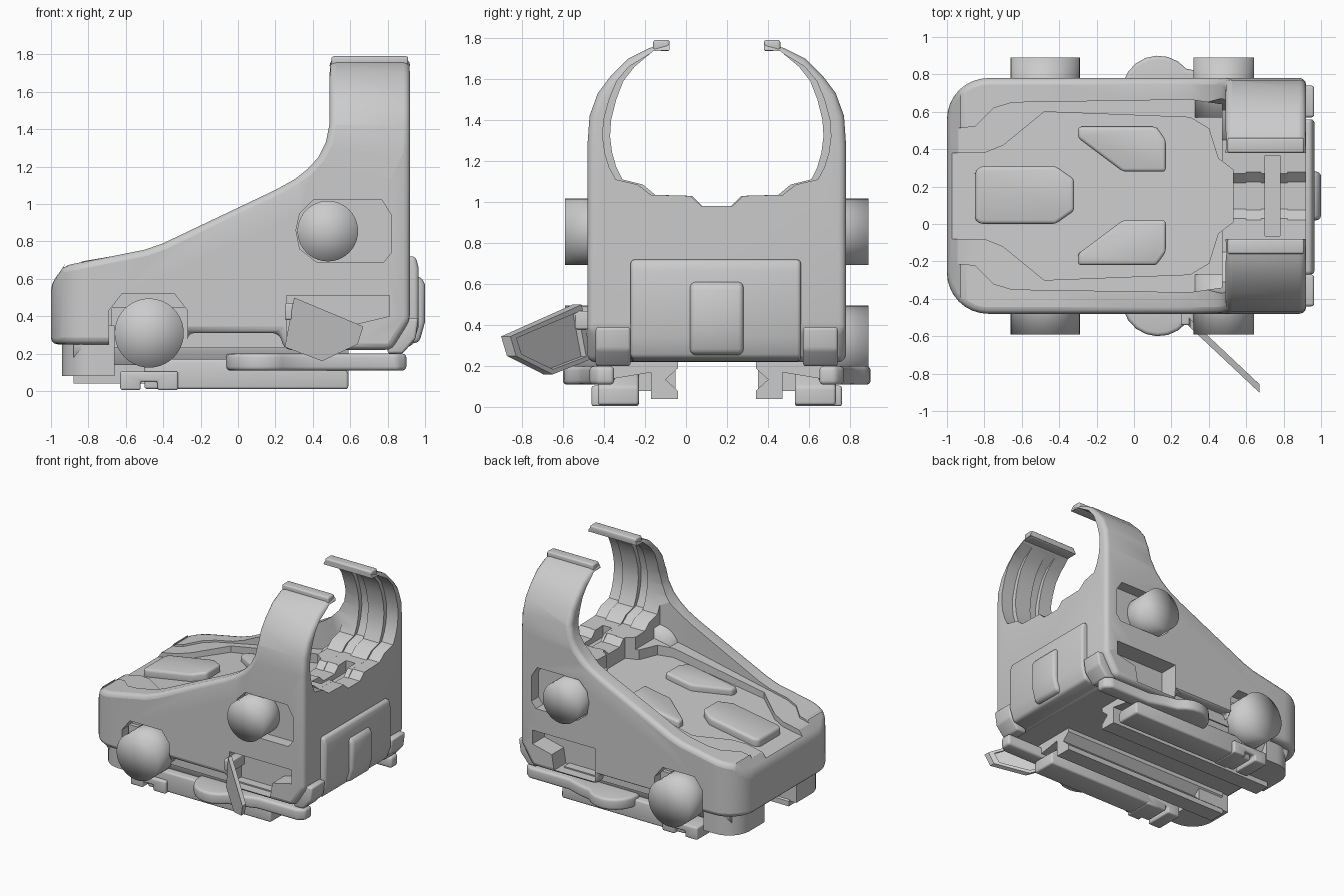
import bpy, bmesh, math
from mathutils import Vector

MID = 0.15  # y of the body's symmetry plane
scene = bpy.context.scene
if "Cube" in scene.objects:
    bpy.data.objects.remove(scene.objects["Cube"])

grey = bpy.data.materials.new("plain_grey")
grey.use_nodes = True
grey.diffuse_color = (0.6, 0.6, 0.6, 1)
grey.node_tree.nodes["Principled BSDF"].inputs["Base Color"].default_value = (0.6, 0.6, 0.6, 1)


def activate(ob):
    bpy.ops.object.select_all(action="DESELECT")
    ob.select_set(True)
    bpy.context.view_layer.objects.active = ob


def shade(ob, angle=35):
    activate(ob)
    bpy.ops.object.shade_smooth_by_angle(angle=math.radians(angle))


def apply(ob, mod):
    activate(ob)
    bpy.ops.object.modifier_apply(modifier=mod.name)


def bevel(ob, width, segments=3):
    mod = ob.modifiers.new("round", "BEVEL")
    mod.width, mod.segments = width, segments
    mod.limit_method, mod.angle_limit = "ANGLE", math.radians(32)
    mod.use_clamp_overlap = False
    apply(ob, mod)


def measure(ob):
    """Volume and upper corner of a mesh."""
    bm = bmesh.new()
    bm.from_mesh(ob.data)
    volume = bm.calc_volume()
    bm.free()
    return volume, max((v.co.z for v in ob.data.vertices), default=9)


def boolean(ob, cutter, operation="DIFFERENCE"):
    """Cut, trying the next solver whenever a result is not a sound subtraction."""
    volume, top = measure(ob)
    backup = ob.data.copy()
    for solver, own in (("EXACT", False), ("EXACT", True), ("MANIFOLD", False), ("FLOAT", False)):
        mod = ob.modifiers.new("cut", "BOOLEAN")
        mod.object, mod.operation, mod.solver, mod.use_self = cutter, operation, solver, own
        apply(ob, mod)
        new_volume, new_top = measure(ob)
        if volume * .3 < new_volume < volume * 1.001 and new_top < top + .001:
            break
        ob.data = backup.copy()
    bpy.data.objects.remove(cutter)


def prism(name, pts, axis, a, b, round_edges=0, slope=0):
    """Extrude a profile along an axis; slope lifts it with x."""
    place = {"x": lambda p, t: (t, p[0], p[1]),
             "y": lambda p, t: (p[0], t, p[1]),
             "z": lambda p, t: (p[0], p[1], t)}[axis]
    bm = bmesh.new()
    face = bm.faces.new([bm.verts.new(place(p, a)) for p in pts])
    new = bmesh.ops.extrude_face_region(bm, geom=[face])["geom"]
    step = Vector(place((0, 0), b - a))
    bmesh.ops.translate(bm, verts=[v for v in new if isinstance(v, bmesh.types.BMVert)], vec=step)
    for v in bm.verts:
        v.co.z += slope * (v.co.x + 1)
    bmesh.ops.recalc_face_normals(bm, faces=bm.faces)
    if bm.calc_volume(signed=True) < 0:
        bmesh.ops.reverse_faces(bm, faces=bm.faces)
    mesh = bpy.data.meshes.new(name)
    bm.to_mesh(mesh)
    bm.free()
    mesh.materials.append(grey)
    ob = bpy.data.objects.new(name, mesh)
    scene.collection.objects.link(ob)
    if round_edges:
        bevel(ob, round_edges)
    shade(ob)
    return ob


def box(name, x, y, z, round_edges=0):
    return prism(name, [(x[0], y[0]), (x[1], y[0]), (x[1], y[1]), (x[0], y[1])], "z", *z, round_edges)


def section(half):
    """Mirror (offset, z) points into a full cross-section."""
    return [(MID + u, z) for u, z in half] + [(MID - u, z) for u, z in reversed(half) if u > 0]


def plan(half):
    """Mirror (x, offset) points into a full plan outline."""
    return [(x, MID + u) for x, u in half] + [(x, MID - u) for x, u in reversed(half)]


def arc(cx, cy, r, start, end, n=8):
    return [(cx + r * math.cos(math.radians(start + (end - start) * i / n)),
             cy + r * math.sin(math.radians(start + (end - start) * i / n))) for i in range(n + 1)]


def sides(name, pts, u0, u1, round_edges=0):
    """Two copies of an x-z profile, one on each flank."""
    return [prism(f"{name}_{tag}", pts, "y", MID + s * u0, MID + s * u1, round_edges)
            for tag, s in (("near", -1), ("far", 1))]


# Housing: side profile, plan outline and end profile intersected
side = [(-1, .25), (-1, .57), (-.93, .67), (-.5, .755), (-.4, .79), (0, .98), (.2, 1.075), (.3, 1.13),
        (.37, 1.185), (.43, 1.25), (.47, 1.33), (.49, 1.43), (.49, 1.9), (.92, 1.9), (.92, .38),
        (.82, .22), (.25, .22), (.22, .31), (-.27, .31), (-.27, .25)]
housing = prism("housing", side, "y", -1, 1.3)
boolean(housing, prism("plan", plan(arc(-.78, .41, .22, 180, 90) + [(1.2, .63)]), "z", -1, 3), "INTERSECT")
end = [(.63, -1), (.63, 1.28), (.62, 1.42), (.58, 1.53), (.52, 1.61), (.43, 1.7), (.33, 1.75),
       (.22, 1.78), (0, 1.78)]
boolean(housing, prism("end", section(end), "x", -2, 2), "INTERSECT")
bevel(housing, .035)

# Deck and ledge sunk between the side walls
deck = [(-1.1, .23), (-.8, .23), (-.7, .27), (-.48, .45), (.3, .42), (.4, .36), (.45, .2), (.53, .14)]
boolean(housing, prism("deck", plan(deck), "z", .605, 2.5, 0, .17))
ledge = [(-1.13, .35), (-.85, .37), (-.75, .47), (-.65, .5), (.3, .515), (.47, .49)]
boolean(housing, prism("ledge", plan(ledge), "z", .64, 2.6, 0, .2))

# Hood opening, with a wider lip at the rear and a floor slot
opening = [(.23, 2), (.23, 1.74), (.31, 1.735), (.4, 1.66), (.455, 1.59), (.49, 1.5), (.515, 1.4),
           (.52, 1.32), (.51, 1.24), (.49, 1.17), (.46, 1.11), (.36, 1.085), (.3, 1.035), (.12, 1.03),
           (.07, .98), (0, .98)]
boolean(housing, prism("opening", section(opening), "x", .36, 1.2))
lip = [(u * 1.07 if z < 1.7 else u - .005, z) for u, z in opening]
boolean(housing, prism("rear_lip", section(lip), "x", .82, 1.25))
boolean(housing, prism("lens_groove", section(lip), "x", .6, .68))
boolean(housing, box("floor_slot", (.7, .78), (-.065, .365), (.94, 1.2)))

# Recesses in both flanks: upper knob, lower knob, battery bay
for pts, depth in (
        ([(.42, .69), (.78, .69), (.82, .74), (.82, .94), (.77, 1.02), (.4, 1.02), (.33, .95), (.31, .86),
          (.33, .76)], .54),
        ([(-.69, 0), (-.69, .43), (-.62, .52), (-.34, .52), (-.27, .43), (-.27, 0)], .53),
        ([(.26, .24), (.26, .51), (.81, .51), (.81, .4), (.64, .36), (.62, .24)], .48)):
    for cutter in sides("recess", pts, depth, .8):
        boolean(housing, cutter)
shade(housing)

# Folded tabs on the hood ends
for tag, s in (("near", -1), ("far", 1)):
    y = sorted((MID + s * .23, MID + s * .31))
    box(f"hood_tab_{tag}", (.5, .91), y, (1.735, 1.79), .012)

# Raised pads on the deck
prism("front_pad", [(-.85, .02), (-.82, 0), (-.42, 0), (-.32, .07), (-.32, .24), (-.42, .31), (-.82, .31),
                    (-.85, .28)], "z", .58, .665, .02, .17)
for tag, s in (("near", -1), ("far", 1)):
    pad = [(-.3, .37), (-.3, .31), (-.06, .13), (.17, .13), (.17, .3), (.12, .37)]
    prism(f"deck_pad_{tag}", [(x, MID + s * u) for x, u in pad], "z", .57, .655, .018, .17)


# Knobs on both flanks, with softly shaded caps
def knob(name, x, z, r):
    for tag, s in (("near", -1), ("far", 1)):
        bpy.ops.mesh.primitive_cylinder_add(vertices=40, radius=r, depth=.32, end_fill_type="TRIFAN",
                                            location=(x, MID + s * .58, z), rotation=(math.pi / 2, 0, 0))
        ob = bpy.context.object
        ob.name = f"{name}_{tag}"
        ob.data.materials.append(grey)
        bpy.ops.object.shade_smooth()


knob("lower_knob", -.475, .31, .185)
knob("upper_knob", .48, .855, .162)

# Rear panel with button and lower corner wings
rear = [(.88, .72), (.95, .72), (.965, .66), (.965, .34), (.93, .24), (.8, .22)]
prism("rear_panel", rear, "y", -.27, .56, .02)
prism("rear_button", [(.9, .62), (.98, .61), (1, .57), (1, .37), (.97, .26), (.9, .25)], "y", .02, .28, .025)
sides("rear_wing", [(.8, .39), (.965, .39), (.95, .28), (.88, .2), (.8, .2)], .42, .59, .015)

# Underbody with dovetail rail grip
grip = [(0, .22), (.19, .22), (.19, .19), (.25, .135), (.19, .08), (.19, .04), (.32, .04), (.32, .17),
        (.5, .14), (.55, .22), (.55, .25), (0, .25)]
prism("rail_grip", section(grip), "x", -.88, .59)
box("side_strip", (-.68, .25), (MID - .56, MID + .56), (.23, .45))
nose = prism("nose_block", plan(arc(-.76, .39, .18, 180, 90) + [(-.66, .57)]), "z", .08, .35)
boolean(nose, box("nose_slot", (-2, 1), (MID - .2, MID + .2), (-1, .22)))
shade(nose)
sides("clamp_bar", [(-.5, .01), (.59, .01), (.59, .1), (.5, .17), (-.5, .17)], .38, .58, .015)
sides("clamp_boss", [(-.63, .005), (-.52, .005), (-.52, .05), (-.43, .05), (-.43, .005), (-.32, .005),
                     (-.32, .105), (-.63, .105)], .38, .61, .012)

# Locking levers: pivot disc and trailing arm
for tag, s in (("near", -1), ("far", 1)):
    outline = [(.9, .5), (.9, .58), (.85, .62), (.5, .62), (.38, .66)] + arc(.13, .555, .195, 40, 180) \
        + [(-.05, .46), (.4, .46), (.55, .5)]
    prism(f"lever_{tag}", [(x, MID + s * u) for x, u in outline], "z", .11, .2, .02)

# Open battery door swung out from the near flank, with a raised rim
door = [(.3, .5), (.67, .345), (.64, .25), (.45, .16), (.25, .235)]
cover = prism("battery_door", door, "y", -.015, .03)
tray = [(.44 + (x - .44) * .86, .3 + (z - .3) * .82) for x, z in door]
boolean(cover, prism("tray", tray, "y", .005, .2))
for v in cover.data.vertices:
    v.co.y += -.51 - .94 * (v.co.x - .27)
shade(cover)
box("door_hinge", (.25, .32), (-.54, -.36), (.38, .47), .01)
